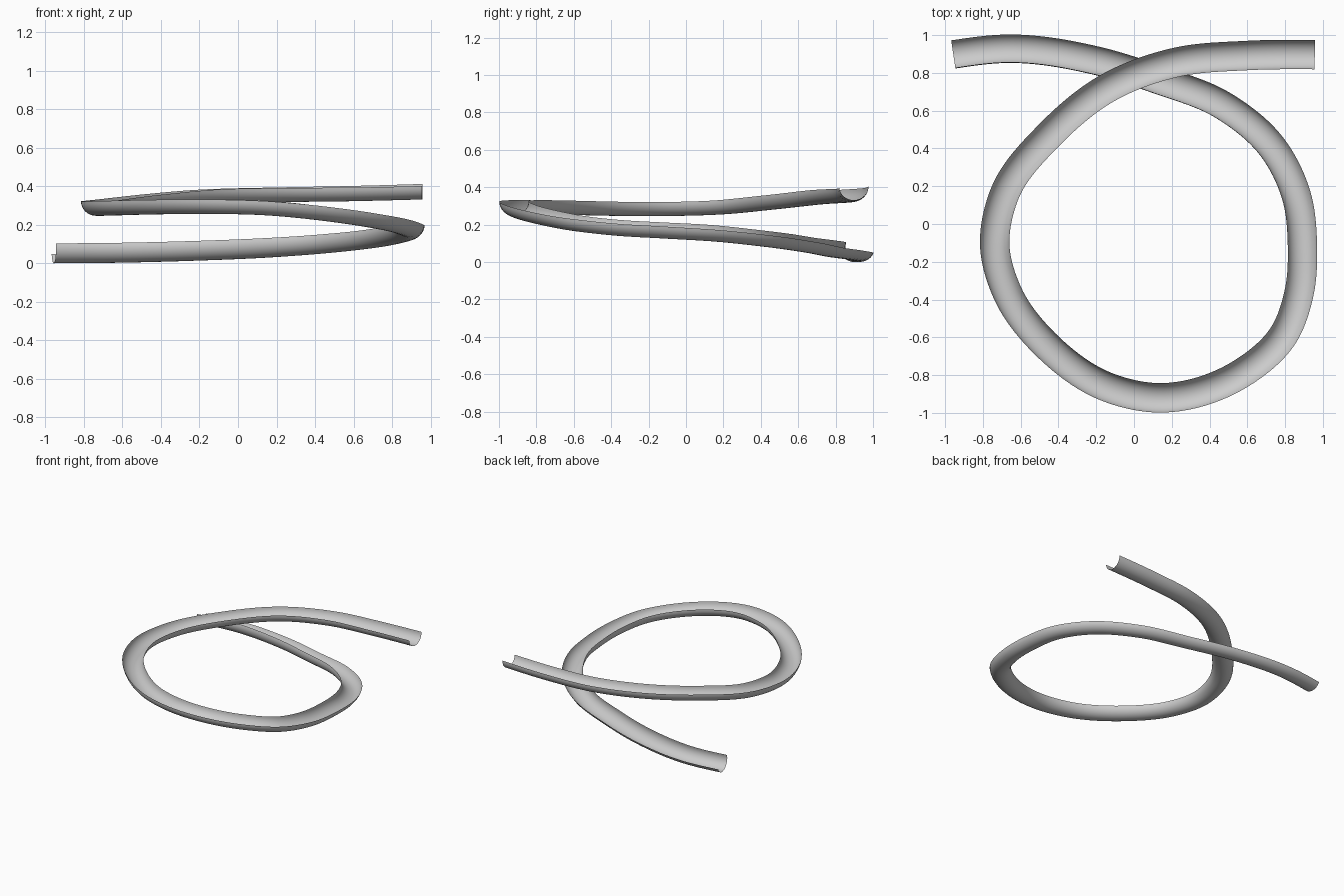
import bpy, math
from mathutils import Vector

if "Cube" in bpy.data.objects:
    bpy.data.objects.remove(bpy.data.objects["Cube"])

RADIUS, DEPTH = 0.078, 0.075
SIDES, STEPS = 16, 12

# centre line of the chute: x, y, height of the bottom, bank angle (degrees)
PATH = [
    (-0.957, 0.90, 0.000, 21), (-0.68, 0.930, 0.002, 21), (-0.20, 0.867, 0.014, 20),
    (0.13, 0.765, 0.028, 19), (0.47, 0.630, 0.053, 16), (0.73, 0.41, 0.083, 12),
    (0.86, 0.15, 0.110, 10), (0.892, -0.12, 0.126, 8), (0.875, -0.36, 0.140, 7),
    (0.79, -0.59, 0.165, 5), (0.57, -0.79, 0.203, 3), (0.12, -0.92, 0.250, 1),
    (-0.15, -0.86, 0.256, 0), (-0.45, -0.655, 0.253, 0), (-0.67, -0.365, 0.247, 0),
    (-0.737, -0.12, 0.246, 0), (-0.685, 0.16, 0.253, 0), (-0.44, 0.48, 0.282, 0),
    (-0.14, 0.72, 0.308, 0), (0.22, 0.855, 0.317, -1), (0.60, 0.892, 0.322, -3),
    (0.957, 0.897, 0.331, -4),
]


def smooth_path(points):
    """Hermite spline through the points, spaced by distance."""
    pts = [Vector(p) for p in points]
    n = len(pts)
    d = [(pts[i + 1].xy - pts[i].xy).length for i in range(n - 1)]
    slope = [(pts[i + 1] - pts[i]) / d[i] for i in range(n - 1)]
    tan = [(slope[i - 1] * d[i] + slope[i] * d[i - 1]) / (d[i - 1] + d[i])
           for i in range(1, n - 1)]
    tan = [slope[0] * 1.5 - tan[0] * 0.5] + tan + [slope[-1] * 1.5 - tan[-1] * 0.5]
    out = []
    for i in range(n - 1):
        for k in range(STEPS):
            t = k / STEPS
            out.append(pts[i] * (2*t**3 - 3*t**2 + 1) + pts[i + 1] * (3*t**2 - 2*t**3)
                       + tan[i] * d[i] * (t**3 - 2*t**2 + t)
                       + tan[i + 1] * d[i] * (t**3 - t**2))
    return out + [pts[-1]]


# sweep the half-round channel along the path
path = smooth_path(PATH)
verts, faces = [], []
for i, p in enumerate(path):
    a, b = path[max(i - 1, 0)], path[min(i + 1, len(path) - 1)]
    along = Vector((b.x - a.x, b.y - a.y, 0)).normalized()
    inward = Vector((along.y, -along.x, 0))
    bank = math.radians(p.w)
    side = inward * math.cos(bank) + Vector((0, 0, math.sin(bank)))
    up = Vector((0, 0, math.cos(bank))) - inward * math.sin(bank)
    centre = Vector((p.x, p.y, max(p.z, 0) + DEPTH))
    for j in range(SIDES + 1):
        ang = math.pi * j / SIDES
        verts.append(centre + side * RADIUS * math.cos(ang) - up * DEPTH * math.sin(ang))
row = SIDES + 1
for i in range(len(path) - 1):
    for j in range(SIDES):
        k = i * row + j
        faces.append((k, k + 1, k + row + 1, k + row))

mesh = bpy.data.meshes.new("slide_channel")
mesh.from_pydata(verts, [], faces)
mesh.shade_smooth()
slide = bpy.data.objects.new("slide_channel", mesh)
bpy.context.collection.objects.link(slide)
